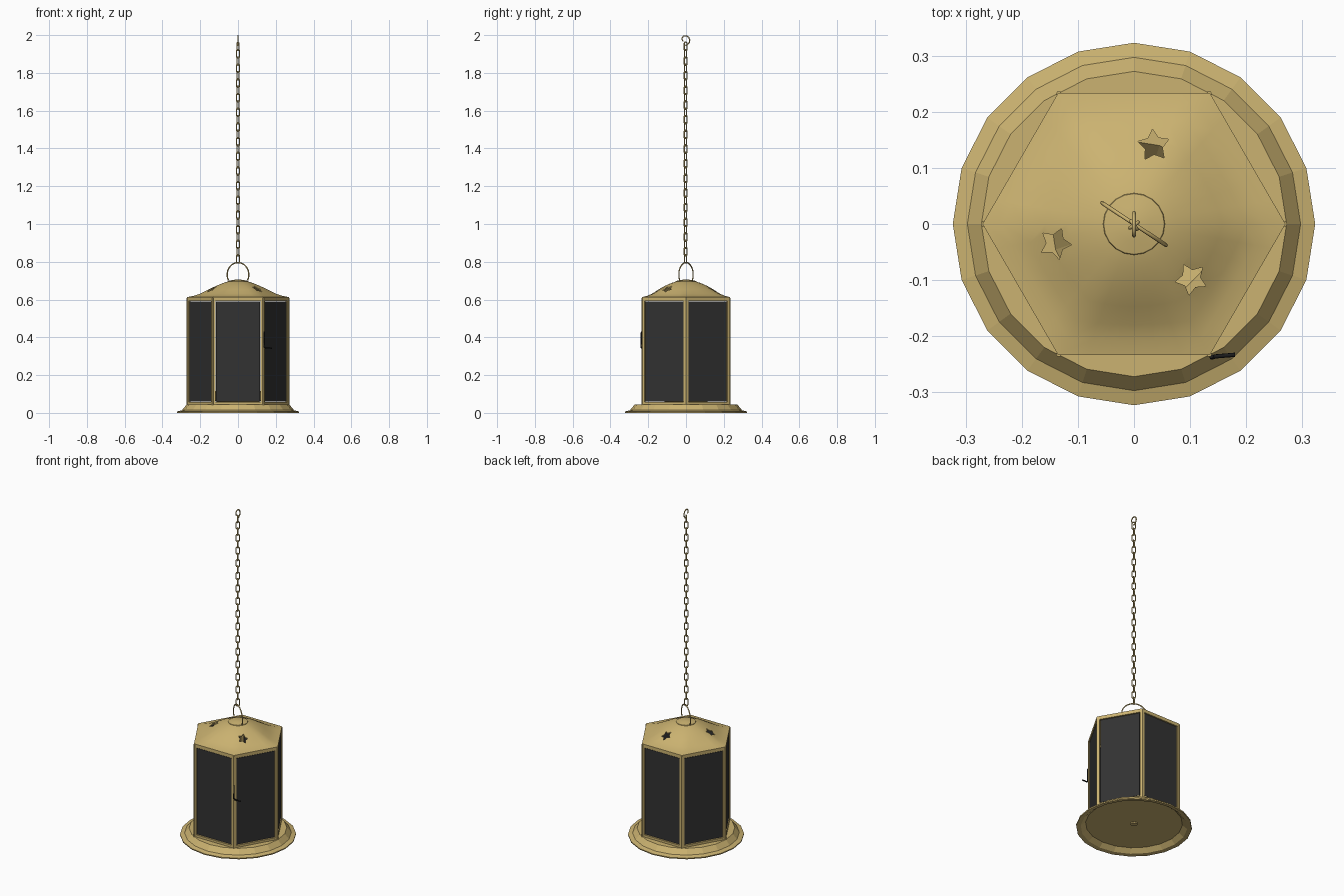
import bpy, bmesh, math
from math import sin, cos, pi, radians
from mathutils import Vector

if "Cube" in bpy.data.objects:
    bpy.data.objects.remove(bpy.data.objects["Cube"])


def material(name, rgb):
    m = bpy.data.materials.new(name)
    m.diffuse_color = (*rgb, 1)
    m.use_nodes = True
    m.node_tree.nodes["Principled BSDF"].inputs["Base Color"].default_value = m.diffuse_color
    return m


BRASS = material("brass", (0.60, 0.45, 0.165))
GLASS = material("dark_glass", (0.032, 0.032, 0.032))
IRON = material("black_iron", (0.012, 0.012, 0.012))
R, APO = 0.27, 0.27 * cos(pi / 6)          # hexagon radius and apothem


def finish(name, bm, mat, smooth=None):
    bmesh.ops.recalc_face_normals(bm, faces=bm.faces)
    me = bpy.data.meshes.new(name)
    bm.to_mesh(me)
    bm.free()
    ob = bpy.data.objects.new(name, me)
    bpy.context.collection.objects.link(ob)
    me.materials.append(mat)
    if smooth:
        select(ob)
        bpy.ops.object.shade_smooth_by_angle(angle=radians(smooth))
    return ob


def select(ob):
    bpy.ops.object.select_all(action='DESELECT')
    ob.select_set(True)
    bpy.context.view_layer.objects.active = ob


def loft(bm, rings, cap_start=False, cap_end=False):
    """Join rings of points with quads."""
    vs = [[bm.verts.new(p) for p in ring] for ring in rings]
    n = len(vs[0])
    for a, b in zip(vs, vs[1:]):
        for i in range(n):
            bm.faces.new((a[i], a[(i + 1) % n], b[(i + 1) % n], b[i]))
    if cap_start:
        bm.faces.new(vs[0])
    if cap_end:
        bm.faces.new(vs[-1])


def circle(r, z, n, cx=0, cy=0):
    return [(cx + r * cos(2 * pi * i / n), cy + r * sin(2 * pi * i / n), z) for i in range(n)]


def lathe(name, profile, n, mat, smooth=None):
    bm = bmesh.new()
    loft(bm, [circle(r, z, n) for r, z in profile], True, True)
    return finish(name, bm, mat, smooth)


def tubes(name, paths, radius, mat):
    """Wires along (points, closed) paths, as one mesh."""
    cu = bpy.data.curves.new(name, 'CURVE')
    cu.dimensions = '3D'
    cu.bevel_depth, cu.bevel_resolution, cu.use_fill_caps = radius, 1, True
    for pts, closed in paths:
        sp = cu.splines.new('POLY')
        sp.points.add(len(pts) - 1)
        for p, co in zip(sp.points, pts):
            p.co = (*co, 1)
        sp.use_cyclic_u = closed
    cu.materials.append(mat)
    ob = bpy.data.objects.new(name, cu)
    bpy.context.collection.objects.link(ob)
    select(ob)
    bpy.ops.object.convert(target='MESH')
    return ob


# Base: flared tray with a recessed underside and a rivet
lathe("base_tray", [(0.02, 0.026), (0.27, 0.026), (0.297, 0.003), (0.322, 0.0),
                    (0.323, 0.007), (0.297, 0.014), (0.272, 0.044), (0.02, 0.044)], 20, BRASS)
lathe("base_rivet", [(0.012, 0.028), (0.022, 0.028), (0.019, 0.020), (0.008, 0.020)], 12, BRASS)

# Candle dish inside
lathe("candle_dish", [(0.09, 0.044), (0.19, 0.11), (0.19, 0.116), (0.147, 0.116),
                      (0.09, 0.05)], 20, BRASS)

# Body: hexagonal wall with a window opening in each side
Z0, Z1, EDGE = 0.042, 0.608, 0.022
bm = bmesh.new()
loft(bm, [circle(R, Z0, 6), circle(R, Z1, 6)])
bmesh.ops.recalc_face_normals(bm, faces=bm.faces)
sides = list(bm.faces)
bmesh.ops.inset_individual(bm, faces=sides, thickness=EDGE)
bmesh.ops.delete(bm, geom=sides, context='FACES')
frame = finish("body_frame", bm, BRASS)
mod = frame.modifiers.new("thickness", 'SOLIDIFY')
mod.thickness, mod.offset = 0.012, -1

# Window panes set just behind the frame
bm = bmesh.new()
half = R / 2 - EDGE + 0.003
for k in range(6):
    a = radians(30 + 60 * k)
    n, t = Vector((cos(a), sin(a), 0)), Vector((-sin(a), cos(a), 0))
    rings = []
    for d in (APO - 0.004, APO - 0.009):
        rings.append([n * d + t * (sx * half) + Vector((0, 0, z))
                      for sx, z in ((-1, Z0 + 0.019), (1, Z0 + 0.019), (1, Z1 - 0.019), (-1, Z1 - 0.019))])
    loft(bm, rings, True, True)
finish("window_panes", bm, GLASS)

# Corner rods
bm = bmesh.new()
for x, y, _ in circle(R - 0.002, 0, 6):
    loft(bm, [circle(0.005, Z0, 6, x, y), circle(0.005, Z1, 6, x, y)], True, True)
finish("corner_rods", bm, BRASS)

# Door latch at the front right corner
tubes("door_latch", [([(0.138, -0.236, 0.43), (0.138, -0.238, 0.35), (0.145, -0.236, 0.345),
                       (0.18, -0.233, 0.343)], False)], 0.004, IRON)

# Roof: hexagon blending into a dome
N = 36
bm = bmesh.new()
rings = []
for f, z, hexness in ((1.0, 0.603, 1), (1.0, 0.613, 1), (0.88, 0.619, 0.95), (0.75, 0.631, 0.75),
                      (0.6, 0.652, 0.5), (0.45, 0.672, 0.25), (0.3, 0.688, 0.1),
                      (0.16, 0.699, 0), (0.05, 0.703, 0)):
    ring = []
    for i in range(N):
        a = 2 * pi * i / N
        hexr = APO / cos(a % (pi / 3) - pi / 6)
        r = f * (hexr * hexness + 0.257 * (1 - hexness))
        ring.append((r * cos(a), r * sin(a), z))
    rings.append(ring)
loft(bm, rings, cap_end=True)
roof = finish("roof", bm, BRASS)

# Star-shaped vents cut through the roof
bm = bmesh.new()
for cx, cy in ((0.035, 0.14), (-0.14, -0.035), (0.102, -0.098)):
    turn = math.atan2(cy, cx) + pi / 2
    star = [((0.029, 0.016)[i % 2], turn + i * pi / 5) for i in range(10)]
    loft(bm, [[(cx + r * cos(a), cy + r * sin(a), z) for r, a in star] for z in (0.58, 0.75)],
         True, True)
cutter = finish("star_cutter", bm, BRASS)
cutter.hide_render = True
mod = roof.modifiers.new("thickness", 'SOLIDIFY')
mod.thickness, mod.offset = 0.005, -1
cut = roof.modifiers.new("stars", 'BOOLEAN')
cut.operation, cut.solver, cut.object = 'DIFFERENCE', 'EXACT', cutter
select(roof)
for m in ("thickness", "stars"):
    bpy.ops.object.modifier_apply(modifier=m)
bpy.ops.object.shade_smooth_by_angle(angle=radians(30))
bpy.data.objects.remove(cutter)

# Cap on the roof
lathe("roof_cap", [(0.056, 0.692), (0.054, 0.698), (0.03, 0.703), (0.01, 0.706)], 20, BRASS, 30)

# Wire handle, turned about the vertical axis
d = Vector((0.83, -0.55, 0))
arc = [d * (0.069 * cos(a)) + Vector((0, 0, 0.732 + 0.064 * sin(a)))
       for a in (radians(-28 + 236 * i / 20) for i in range(21))]
tubes("handle", [(arc, False)], 0.0035, BRASS)

# Chain of alternating links
links = []
for k in range(30):
    zc = 0.815 + 0.0388 * k
    pts = []
    for i in range(12):
        a = 2 * pi * (i + 0.5) / 12
        u = 0.0095 * cos(a)
        v = 0.0095 * sin(a) + (0.0135 if sin(a) > 0 else -0.0135)
        ang = radians(35 + 90 * k)
        pts.append((u * cos(ang), u * sin(ang) - 0.002, zc + v))
    links.append((pts, True))
tubes("chain", links, 0.0033, BRASS)

# Hanging hook
hook = [(-0.004, 1.945), (0.008, 1.949), (0.017, 1.96), (0.020, 1.975), (0.014, 1.989),
        (0.002, 1.9965), (-0.012, 1.9955), (-0.020, 1.987), (-0.021, 1.976), (-0.015, 1.967)]
tubes("hook", [([(0, y, z) for y, z in hook], False)], 0.0035, BRASS)
